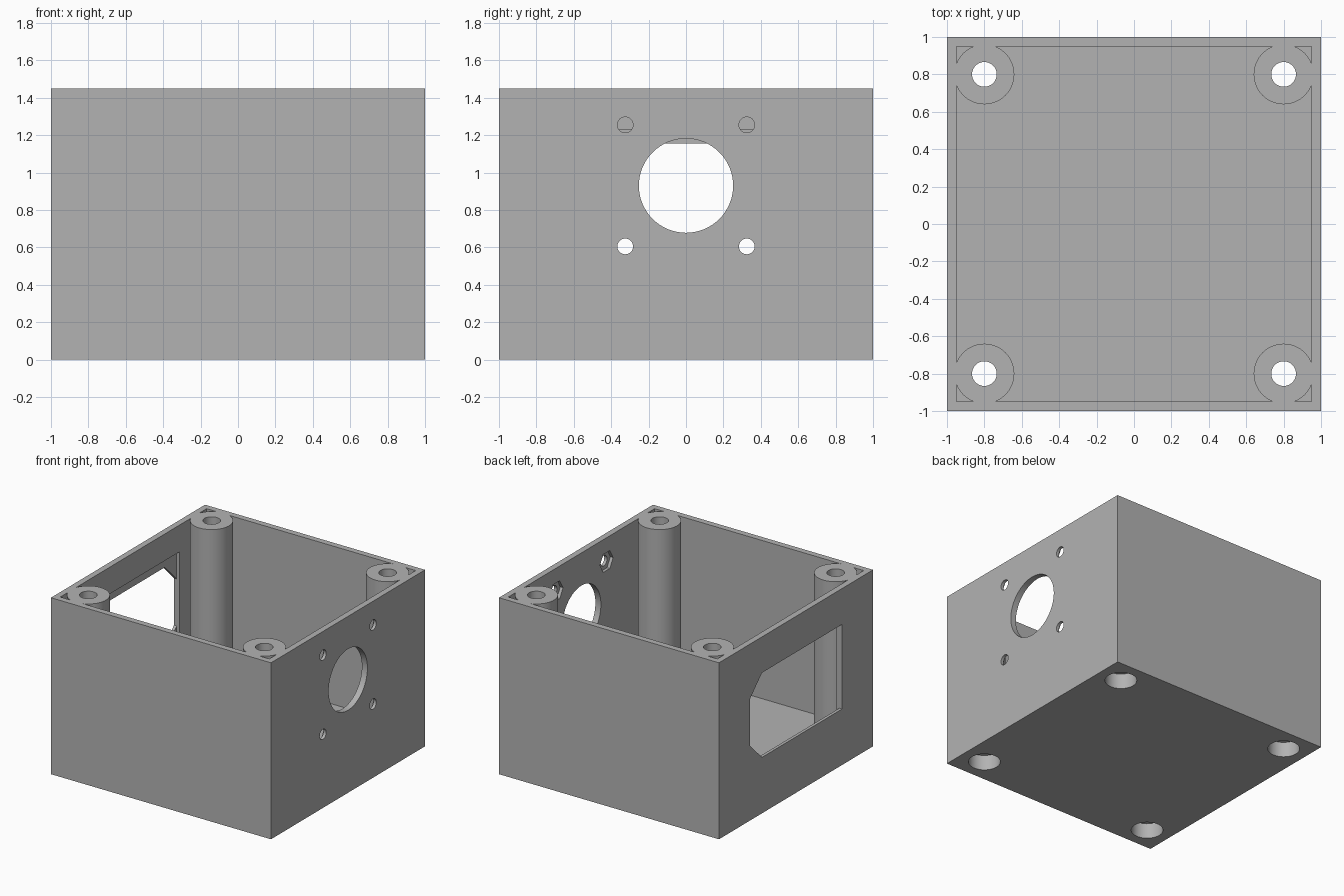
import bpy, bmesh, math
from mathutils import Vector

if "Cube" in bpy.data.objects:
    bpy.data.objects.remove(bpy.data.objects["Cube"])

grey = bpy.data.materials.new("plain grey")
grey.diffuse_color = (0.45, 0.45, 0.45, 1)
grey.use_nodes = True
grey.node_tree.nodes["Principled BSDF"].inputs["Base Color"].default_value = grey.diffuse_color


def prism(name, points, lo, hi, axis="Z"):
    """Extrude a closed outline: (x, y) along Z, or (y, z) along X."""
    bm = bmesh.new()
    put = (lambda p: (p[0], p[1], lo)) if axis == "Z" else (lambda p: (lo, p[0], p[1]))
    face = bm.faces.new([bm.verts.new(put(p)) for p in points])
    top = bmesh.ops.extrude_face_region(bm, geom=[face])["geom"]
    shift = Vector((0, 0, hi - lo)) if axis == "Z" else Vector((hi - lo, 0, 0))
    bmesh.ops.translate(bm, vec=shift, verts=[g for g in top if isinstance(g, bmesh.types.BMVert)])
    bmesh.ops.recalc_face_normals(bm, faces=bm.faces)
    mesh = bpy.data.meshes.new(name)
    bm.to_mesh(mesh)
    bm.free()
    mesh.materials.append(grey)
    obj = bpy.data.objects.new(name, mesh)
    bpy.context.collection.objects.link(obj)
    return obj


def rect(x0, x1, y0, y1):
    return [(x0, y0), (x1, y0), (x1, y1), (x0, y1)]


def ring(cx, cy, r, n=48):
    return [(cx + r * math.cos(2 * math.pi * i / n), cy + r * math.sin(2 * math.pi * i / n))
            for i in range(n)]


def cut(target, cutter):
    """Subtract the cutter, then throw it away."""
    mod = target.modifiers.new("cut", "BOOLEAN")
    mod.operation, mod.solver, mod.object = "DIFFERENCE", "EXACT", cutter
    bpy.context.view_layer.objects.active = target
    bpy.ops.object.modifier_apply(modifier=mod.name)
    bpy.data.objects.remove(cutter)


H, WALL, FLOOR = 1.45, 0.05, 0.15
corners = [(sx * 0.8, sy * 0.8) for sx in (-1, 1) for sy in (-1, 1)]

# Outer block
box = prism("enclosure_box", rect(-1, 1, -1, 1), 0, H)

# Cavity, with the four corner screw posts left standing
inner = 1 - WALL
cavity = prism("cavity_cutter", rect(-inner, inner, -inner, inner), FLOOR, H + 0.2)
for x, y in corners:
    cut(cavity, prism("post_cutter", ring(x, y, 0.16, 64), FLOOR - 0.1, H + 0.3))
cut(box, cavity)

# Screw holes through the posts, with wide counterbores underneath
for x, y in corners:
    cut(box, prism("screw_hole", ring(x, y, 0.066), -0.1, H + 0.1))
    cut(box, prism("counterbore", ring(x, y, 0.12), -0.1, 0.125))

# Right wall: round opening, four bolt holes and hexagonal nut pockets inside
cut(box, prism("round_opening", ring(0, 0.93, 0.252, 64), 0.9, 1.1, "X"))
for y in (-0.325, 0.325):
    for z in (0.605, 1.255):
        cut(box, prism("bolt_hole", ring(y, z, 0.042, 32), 0.9, 1.1, "X"))
        cut(box, prism("nut_pocket", ring(y, z, 0.085, 6), 0.9, 0.975, "X"))

# Left wall: socket opening with two chamfered corners, and a taller recess inside
w, z0, z1, c = 0.597, 0.46, 1.155, 0.155
socket = [(-w, z0), (w - c, z0), (w, z0 + c), (w, z1 - c), (w - c, z1), (-w, z1)]
cut(box, prism("socket_opening", socket, -1.1, -0.9, "X"))
cut(box, prism("socket_recess", rect(-w, w, 0.385, 1.23), -0.975, -0.9, "X"))

# Smooth the round surfaces, keep edges sharp
box.select_set(True)
bpy.context.view_layer.objects.active = box
bpy.ops.object.shade_smooth_by_angle(angle=math.radians(30))
